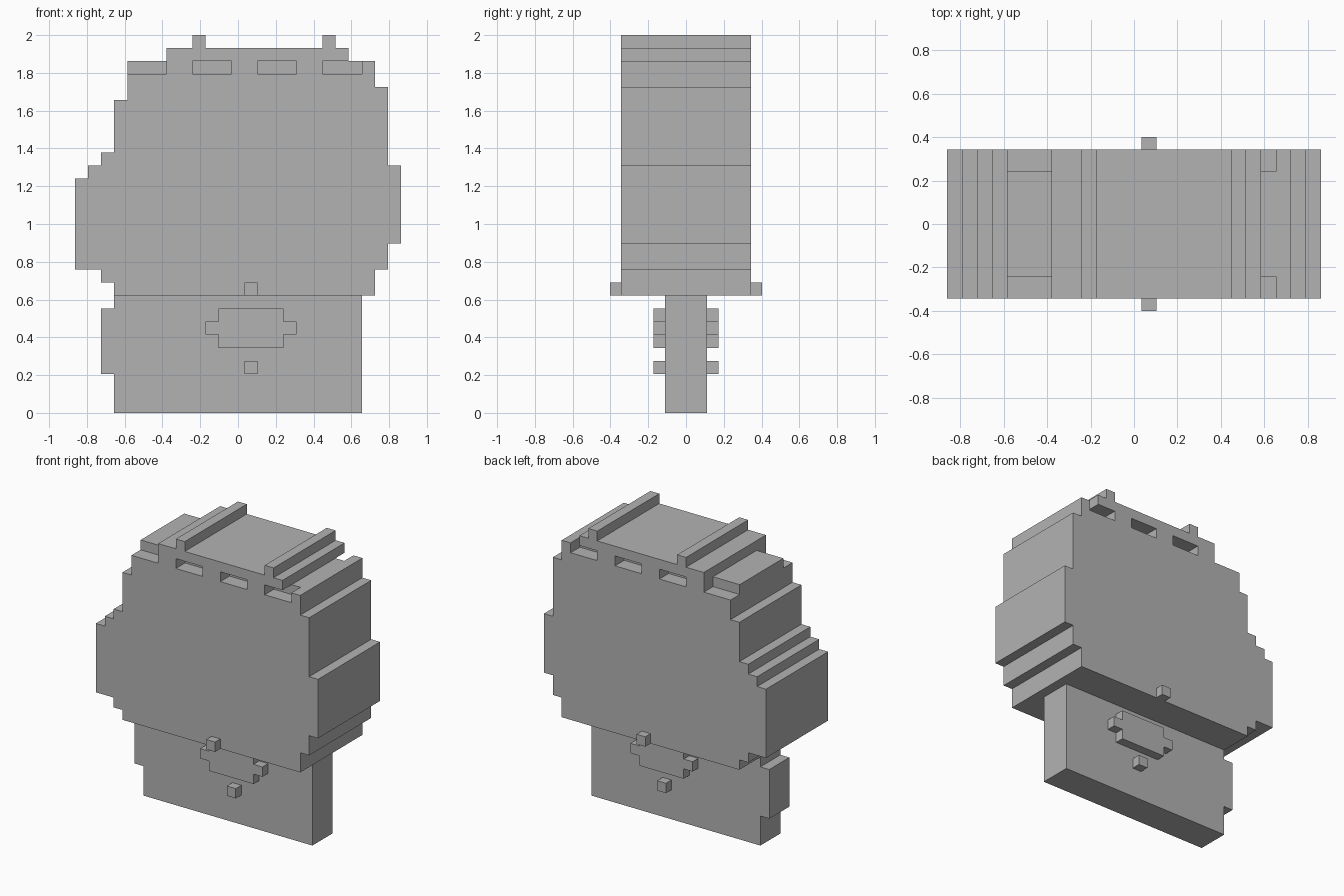
import bpy
import bmesh

U = 2 / 29            # one block of the stepped outline
MID = 12.5            # middle column, in blocks

HEAD_Y, SLOT_Y, NOSE_Y = 0.344, 0.242, 0.402
BODY_Y, BADGE_Y = 0.111, 0.173

cube = bpy.data.objects.get("Cube")
if cube:
    bpy.data.objects.remove(cube, do_unlink=True)

grey = bpy.data.materials.new("plain grey")
grey.use_nodes = True
colour = (0.45, 0.45, 0.45, 1)
grey.diffuse_color = colour
grey.node_tree.nodes["Principled BSDF"].inputs["Base Color"].default_value = colour


def stairs(corners):
    """Closed stepped outline: across to the next x, then up or down to the next z."""
    points = []
    for i, (x, z) in enumerate(corners):
        next_x = corners[(i + 1) % len(corners)][0]
        points += [(x, z), (next_x, z)]
    return points


def add_prism(bm, corners, y0, y1):
    ring = [bm.verts.new(((x - MID) * U, y0, z * U)) for x, z in stairs(corners)]
    face = bm.faces.new(ring)
    grown = bmesh.ops.extrude_face_region(bm, geom=[face])["geom"]
    moved = [g for g in grown if isinstance(g, bmesh.types.BMVert)]
    bmesh.ops.translate(bm, verts=moved, vec=(0, y1 - y0, 0))


def part(name, prisms):
    bm = bmesh.new()
    for corners, y0, y1 in prisms:
        add_prism(bm, corners, y0, y1)
    bmesh.ops.recalc_face_normals(bm, faces=bm.faces[:])
    mesh = bpy.data.meshes.new(name)
    bm.to_mesh(mesh)
    bm.free()
    mesh.materials.append(grey)
    obj = bpy.data.objects.new(name, mesh)
    bpy.context.collection.objects.link(obj)
    return obj


# Head: one stepped slab with two ridges on top
head_outline = [(3, 9), (23, 11), (24, 13), (25, 19), (24, 25), (23, 27),
                (21, 28), (20, 29), (19, 28), (10, 29), (9, 28), (7, 27),
                (4, 24), (3, 20), (2, 19), (1, 18), (0, 11), (2, 10)]
head = part("head", [(head_outline, -HEAD_Y, HEAD_Y)])

# Slots along the crown, front and back; the outer two break through the top
slots = [[(3.5, 26), (7, 27.5)],
         [(9, 26), (12, 27)],
         [(14, 26), (17, 27)],
         [(19, 26), (22, 27.5), (21, 27)]]
cutter = part("slot_cutter", [(slot, side * SLOT_Y, side * (HEAD_Y + U))
                              for slot in slots for side in (-1, 1)])
cutter.hide_render = True
cut = head.modifiers.new("slots", 'BOOLEAN')
cut.operation = 'DIFFERENCE'
cut.solver = 'EXACT'
cut.object = cutter
bpy.context.view_layer.objects.active = head
bpy.ops.object.modifier_apply(modifier=cut.name)
bpy.data.objects.remove(cutter, do_unlink=True)

# Body: thin slab with a stub on its right edge
part("body", [([(3, 0), (22, 9), (3, 8), (2, 3)], -BODY_Y, BODY_Y)])

# Raised details, repeated on front and back
badge = [(11, 5), (16, 6), (17, 7), (16, 8), (11, 7), (10, 6)]
button = [(13, 3), (14, 4)]
nose = [(13, 9), (14, 10)]
for label, side in (("front", -1), ("back", 1)):
    part(label + "_badge", [(badge, side * BODY_Y, side * BADGE_Y)])
    part(label + "_button", [(button, side * BODY_Y, side * BADGE_Y)])
    part(label + "_nose", [(nose, side * HEAD_Y, side * NOSE_Y)])
